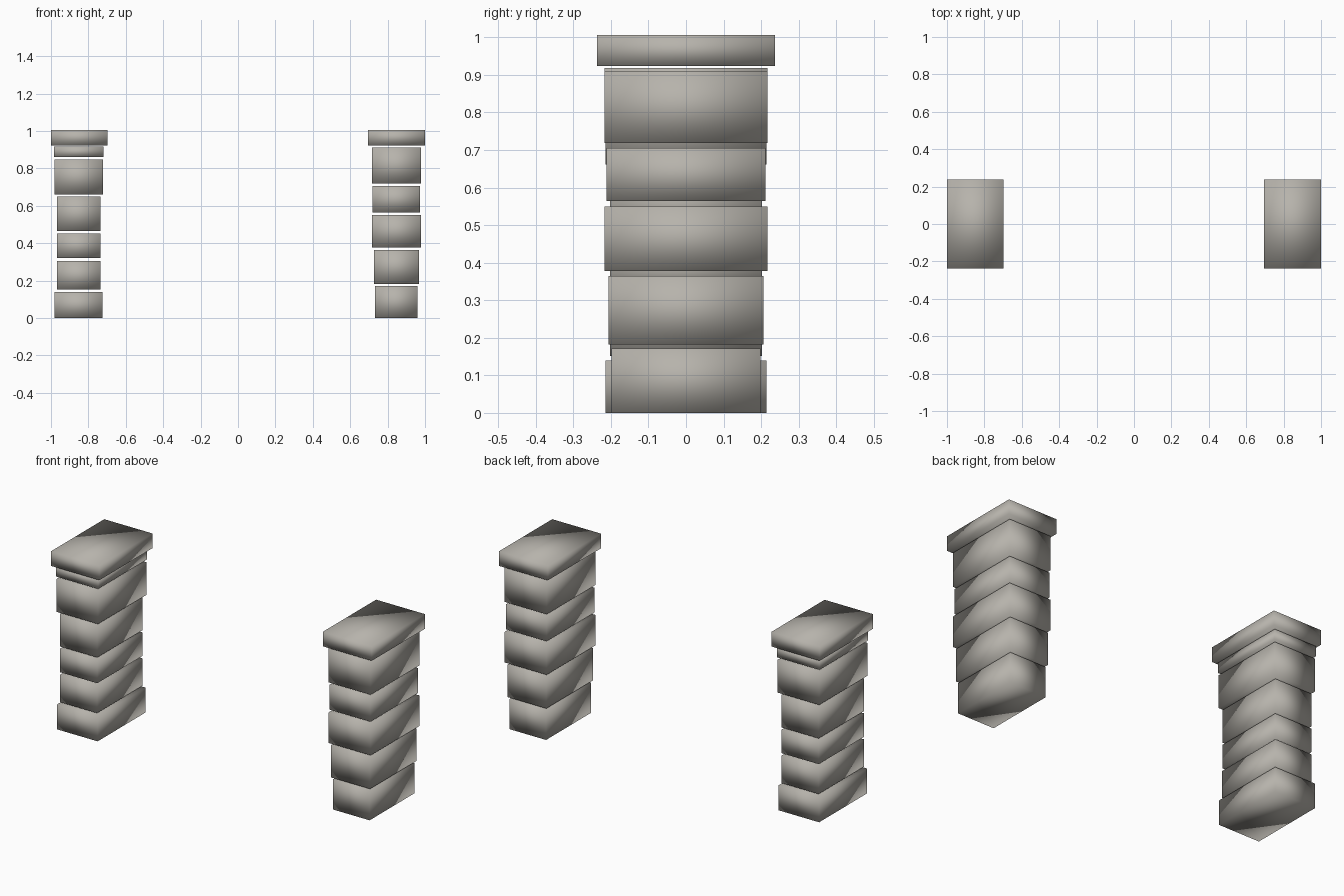
import bpy
import bmesh

if "Cube" in bpy.data.objects:
    bpy.data.objects.remove(bpy.data.objects["Cube"])

stone = bpy.data.materials.new("warm_grey_stone")
stone.diffuse_color = (0.47, 0.45, 0.41, 1)
stone.use_nodes = True
stone.node_tree.nodes["Principled BSDF"].inputs["Base Color"].default_value = stone.diffuse_color


def block(name, x0, x1, half_depth, z0, z1):
    """Smooth-shaded stone block centred on y = 0."""
    mesh = bpy.data.meshes.new(name)
    bm = bmesh.new()
    bmesh.ops.create_cube(bm, size=1)
    for v in bm.verts:
        v.co.x = x1 if v.co.x > 0 else x0
        v.co.y = half_depth if v.co.y > 0 else -half_depth
        v.co.z = z1 if v.co.z > 0 else z0
    for f in bm.faces:
        f.smooth = True
    bm.to_mesh(mesh)
    bm.free()
    mesh.materials.append(stone)
    obj = bpy.data.objects.new(name, mesh)
    bpy.context.collection.objects.link(obj)


# Stacked courses, bottom to top: x0, x1, half depth, z0, z1
left_courses = [
    (-0.980, -0.725, 0.214, 0.000, 0.139),
    (-0.969, -0.736, 0.203, 0.152, 0.305),
    (-0.969, -0.736, 0.202, 0.320, 0.452),
    (-0.969, -0.736, 0.202, 0.465, 0.649),
    (-0.981, -0.722, 0.215, 0.662, 0.847),
    (-0.984, -0.720, 0.217, 0.861, 0.918),
]
right_courses = [
    (0.733, 0.960, 0.199, 0.000, 0.171),
    (0.726, 0.968, 0.207, 0.182, 0.365),
    (0.717, 0.979, 0.217, 0.378, 0.550),
    (0.720, 0.974, 0.212, 0.564, 0.705),
    (0.716, 0.979, 0.217, 0.719, 0.911),
]
for side, courses in (("left", left_courses), ("right", right_courses)):
    for i, dims in enumerate(courses, 1):
        block(f"{side}_pillar_block_{i}", *dims)

# Overhanging cap slabs
block("left_pillar_cap", -1.0, -0.698, 0.237, 0.924, 1.006)
block("right_pillar_cap", 0.695, 1.0, 0.237, 0.924, 1.006)
